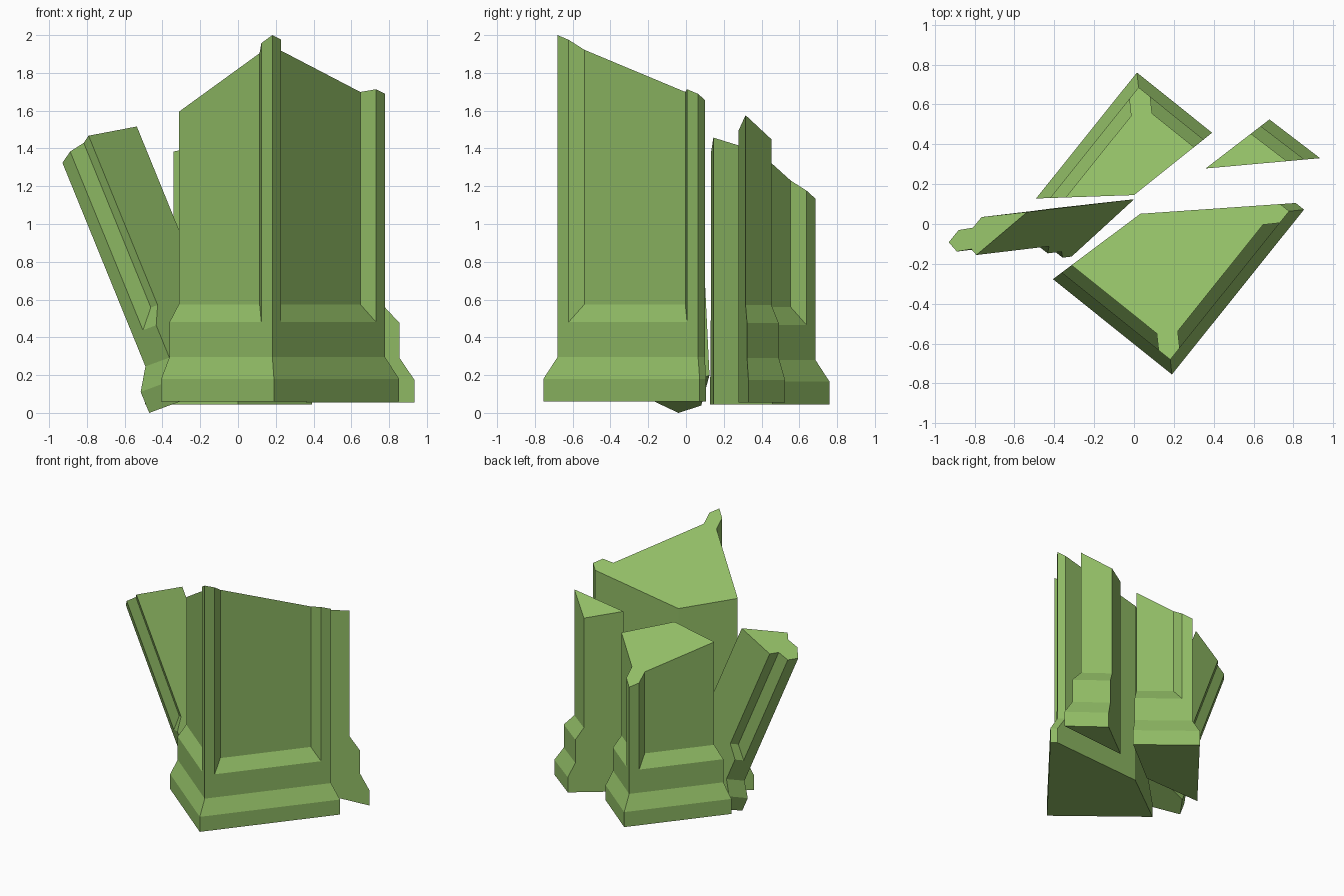
import bpy, bmesh, math
from mathutils import Matrix, Vector

if "Cube" in bpy.data.objects:
    bpy.data.objects.remove(bpy.data.objects["Cube"])

BASE, SHAFT = 0.53, 0.477        # half widths of plinth and shaft
EDGE, DEPTH = 0.075, 0.06        # panel border and panel recess

stone = bpy.data.materials.new("green_stone")
stone.diffuse_color = (0.28, 0.5, 0.13, 1)
stone.use_nodes = True
stone.node_tree.nodes["Principled BSDF"].inputs["Base Color"].default_value = stone.diffuse_color


def ring(bm, z, half, depth):
    """Square section, each side carrying a recessed panel of the given depth."""
    a = half - EDGE
    side = [(-half, -half), (-a, -half), (-a + depth, -half + depth),
            (a - depth, -half + depth), (a, -half)]
    pts = []
    for k in range(4):
        for x, y in side:
            for _ in range(k):
                x, y = -y, x
            pts.append(bm.verts.new((x, y, z)))
    return pts


def column():
    """Whole square column: plinth, sloped step, shaft with four panels."""
    bm = bmesh.new()
    rings = [ring(bm, *r) for r in (
        (0, BASE, 0), (0.12, BASE, 0), (0.235, SHAFT, 0), (0.42, SHAFT, 0),
        (0.515, SHAFT, DEPTH), (2.2, SHAFT, DEPTH))]
    for lo, hi in zip(rings, rings[1:]):
        for i in range(20):
            j = (i + 1) % 20
            bm.faces.new((lo[i], lo[j], hi[j], hi[i]))
    bm.faces.new(rings[0][::-1])
    bm.faces.new(rings[-1])
    bmesh.ops.remove_doubles(bm, verts=bm.verts[:], dist=1e-4)
    bmesh.ops.dissolve_limit(bm, angle_limit=0.01, verts=bm.verts[:], edges=bm.edges[:])
    return bm


def cut(bm, point, normal):
    """Slice off everything on the normal side and close the break."""
    bmesh.ops.bisect_plane(bm, geom=bm.verts[:] + bm.edges[:] + bm.faces[:], dist=1e-5,
                           plane_co=point, plane_no=normal, clear_outer=True)
    rim = [e for e in bm.edges if e.is_boundary]
    bmesh.ops.edgeloop_fill(bm, edges=rim)


def shard(name, path, matrix):
    """Column fragment left of the three-point break path, moved into place."""
    bm = column()
    cut(bm, (-SHAFT, -SHAFT, 1.94), Vector((0.326, 0.566, 1)).normalized())
    for (x0, y0), (x1, y1) in zip(path, path[1:]):
        cut(bm, (x0, y0, 0), Vector((y1 - y0, x0 - x1, 0)).normalized())
    bmesh.ops.recalc_face_normals(bm, faces=bm.faces[:])
    bm.transform(matrix)
    mesh = bpy.data.meshes.new(name)
    bm.to_mesh(mesh)
    bm.free()
    mesh.materials.append(stone)
    bpy.context.collection.objects.link(bpy.data.objects.new(name, mesh))


def upright(x, y, z, degrees):
    return Matrix.Translation((x, y, z)) @ Matrix.Rotation(math.radians(degrees), 4, 'Z')


# Standing fragments
shard("front_fragment", [(0.53, -0.477), (0, 0.098), (-0.53, 0.235)],
      upright(0.108, -0.01, 0.06, 51.3))
shard("back_fragment", [(-0.28, 0.53), (0.041, 0.157), (0.53, 0.047)],
      upright(0.097, 0.015, 0.045, 51.3))
shard("right_fragment", [(0.53, -0.055), (0.14, 0.05), (0.53, -0.375)],
      upright(0.314, 0.137, 0.055, 52.6))

# Leaning fragment: axes of the tilted column, placed by its lowest corner
w = Vector((-0.377, -0.045, 0.925)).normalized()
u = w.cross(Vector((0.755, -0.592, 0.277))).normalized()
v = w.cross(u)
tilt = Matrix((u, v, w)).transposed().to_4x4()
corner = Vector((-0.47, -0.04, 0.0))
shard("leaning_fragment", [(-0.53, 0.322), (-0.094, 0.216), (-0.38, 0.53)],
      Matrix.Translation(corner - tilt @ Vector((-BASE, BASE, 0))) @ tilt)
